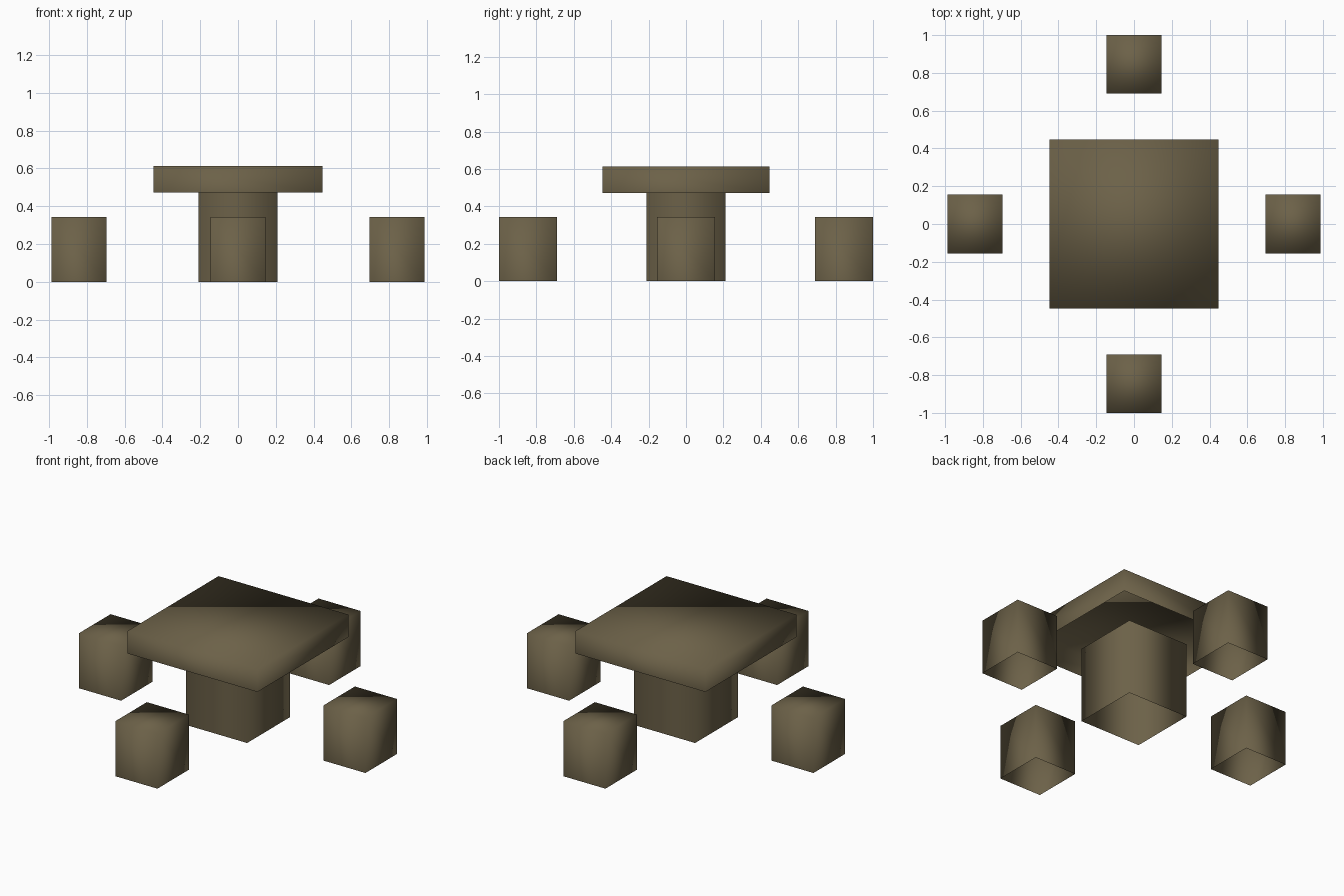
import bpy
import bmesh

if "Cube" in bpy.data.objects:
    bpy.data.objects.remove(bpy.data.objects["Cube"])

wood = bpy.data.materials.new("dark_brown_wood")
wood.diffuse_color = (0.15, 0.12, 0.065, 1)
wood.use_nodes = True
wood.node_tree.nodes["Principled BSDF"].inputs["Base Color"].default_value = wood.diffuse_color


def block(name, x, y, z0, sx, sy, sz, closed_top=True):
    """Softly shaded hollow box, open below, with its base at height z0."""
    bpy.ops.mesh.primitive_cube_add(size=1, location=(x, y, z0 + sz / 2))
    ob = bpy.context.object
    ob.name = name
    ob.scale = (sx, sy, sz)
    bpy.ops.object.transform_apply(location=False, rotation=False, scale=True)
    bm = bmesh.new()
    bm.from_mesh(ob.data)
    hidden = [f for f in bm.faces
              if f.normal.z < -0.5 or (f.normal.z > 0.5 and not closed_top)]
    bmesh.ops.delete(bm, geom=hidden, context='FACES')
    bm.to_mesh(ob.data)
    bm.free()
    bpy.ops.object.shade_smooth()
    ob.data.materials.append(wood)
    return ob


# Table: square tube pedestal and overhanging top
block("table_pedestal", 0, 0, 0, 0.42, 0.42, 0.472, closed_top=False)
block("table_top", 0, 0, 0.472, 0.894, 0.894, 0.141)

# Four block stools, one on each side of the table
for name, x, y in (("left_stool", -0.842, 0), ("right_stool", 0.842, 0),
                   ("front_stool", 0, -0.845), ("back_stool", 0, 0.845)):
    block(name, x, y, 0, 0.29, 0.31, 0.343)
